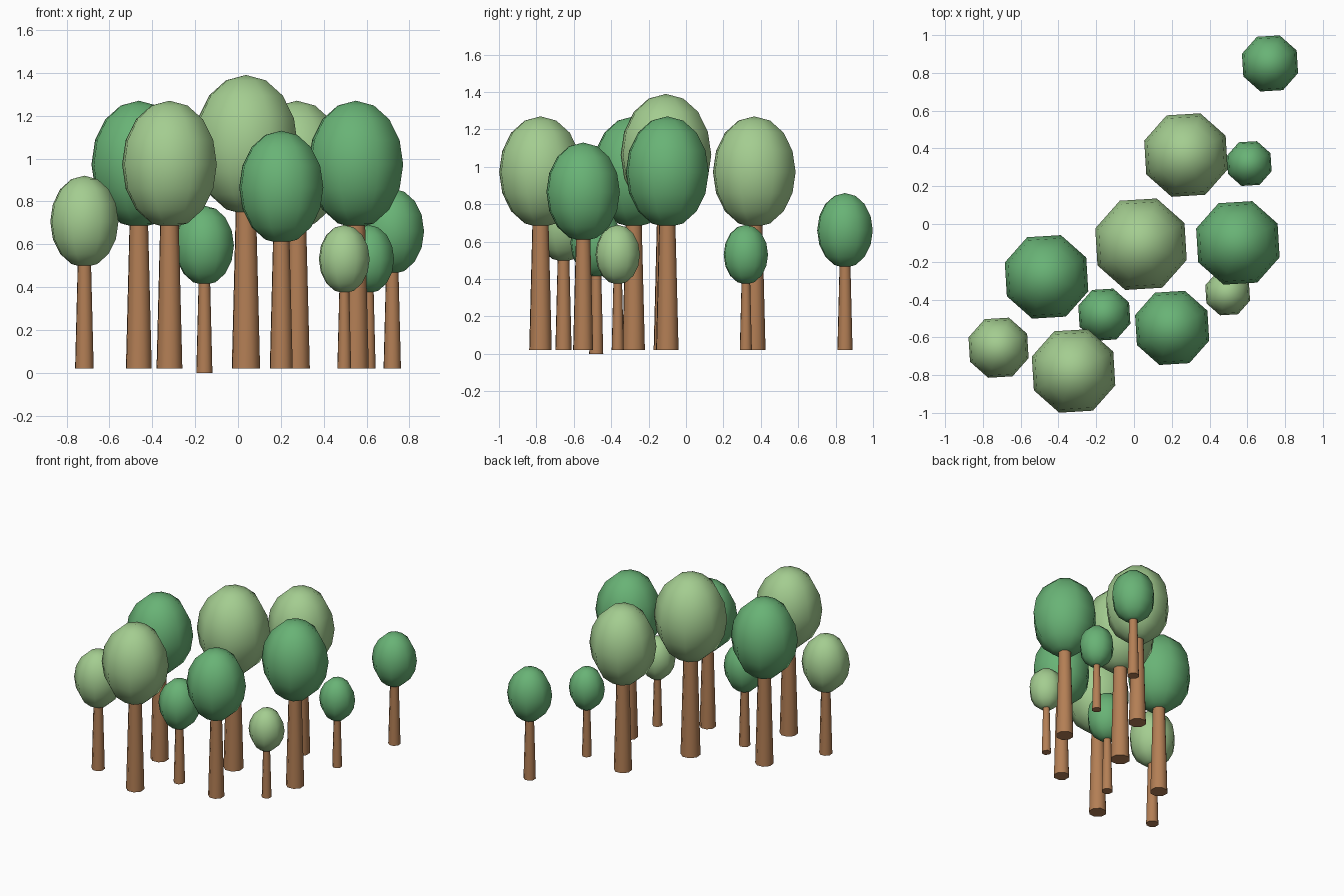
import bpy
from math import radians

if "Cube" in bpy.data.objects:
    bpy.data.objects.remove(bpy.data.objects["Cube"])

SPIN = radians(22.5 + 3.5)   # octagons sit nearly flat to the axes


def material(name, rgb):
    m = bpy.data.materials.new(name)
    m.diffuse_color = (*rgb, 1)
    m.use_nodes = True
    m.node_tree.nodes["Principled BSDF"].inputs["Base Color"].default_value = m.diffuse_color
    return m


BARK = material("bark", (0.45, 0.21, 0.09))
LEAF = {"dark": material("dark_leaves", (0.14, 0.45, 0.18)),
        "light": material("light_leaves", (0.37, 0.61, 0.28))}


def finish(name, mat):
    ob = bpy.context.object
    ob.name = name
    ob.data.materials.append(mat)
    bpy.ops.object.shade_smooth_by_angle(angle=radians(60))
    return ob


def tree(i, x, y, h, shade, base=0.02):
    # tapered eight-sided trunk, running a little way into the crown
    length = 0.60 * h
    bpy.ops.mesh.primitive_cone_add(
        vertices=8, radius1=0.051 * h, radius2=0.035 * h, depth=length,
        location=(x, y, base + length / 2), rotation=(0, 0, SPIN - radians(22.5)+radians(22.5)))
    finish(f"trunk_{i}", BARK)
    # egg-shaped crown
    bpy.ops.mesh.primitive_uv_sphere_add(
        segments=8, ring_count=8, radius=1,
        location=(x, y, base + 0.762 * h), rotation=(0, 0, SPIN))
    ob = finish(f"crown_{i}", LEAF[shade])
    ob.scale = (0.187 * h, 0.187 * h, 0.238 * h)


# x, y, total height, leaf shade
TREES = [
    (0.72, 0.85, 0.84, "dark"),
    (0.275, 0.365, 1.25, "light"),
    (0.61, 0.32, 0.67, "dark"),
    (0.037, -0.107, 1.37, "light"),
    (0.55, -0.10, 1.25, "dark"),
    (-0.463, -0.28, 1.25, "dark"),
    (-0.157, -0.48, 0.78, "dark", 0.0),
    (0.496, -0.365, 0.67, "light"),
    (0.202, -0.55, 1.11, "dark"),
    (-0.717, -0.655, 0.90, "light"),
    (-0.32, -0.778, 1.25, "light"),
]
for i, t in enumerate(TREES, 1):
    tree(i, *t)
